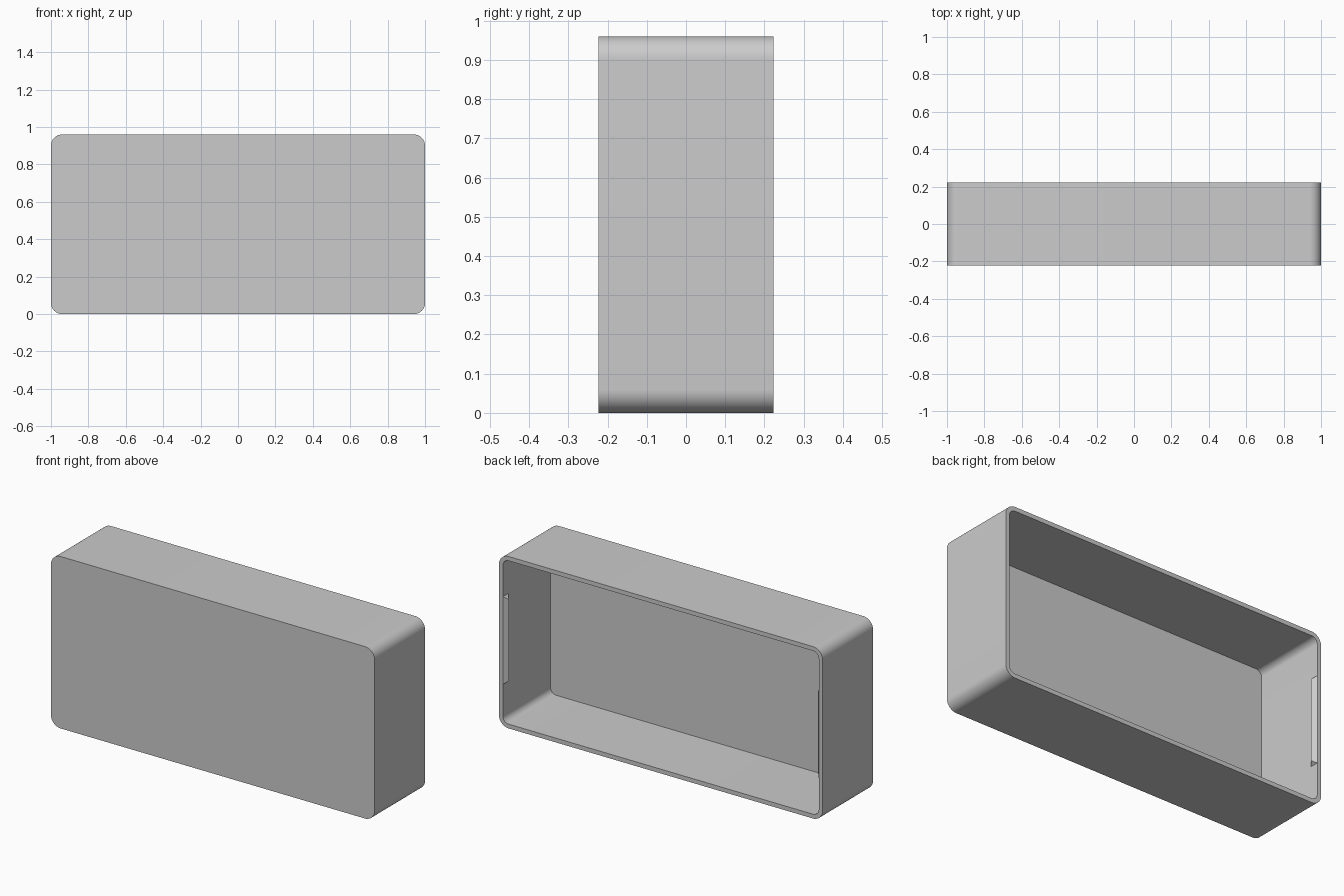
import bpy
import bmesh
import math

WIDTH, DEPTH, HEIGHT = 2.0, 0.445, 0.96
WALL, RADIUS = 0.024, 0.06
BACK = DEPTH / 2

cube = bpy.data.objects.get("Cube")
if cube:
    bpy.data.objects.remove(cube, do_unlink=True)

grey = bpy.data.materials.new("grey plastic")
grey.use_nodes = True
colour = (0.6, 0.6, 0.6, 1)
grey.diffuse_color = colour
grey.node_tree.nodes["Principled BSDF"].inputs["Base Color"].default_value = colour


def add_object(name, bm):
    bmesh.ops.recalc_face_normals(bm, faces=bm.faces)
    mesh = bpy.data.meshes.new(name)
    bm.to_mesh(mesh)
    bm.free()
    mesh.materials.append(grey)
    obj = bpy.data.objects.new(name, mesh)
    bpy.context.collection.objects.link(obj)
    return obj


def rounded_loop(bm, y, inset, steps=12):
    """Ring of vertices round a rounded rectangle, inset from the outside."""
    ring = []
    for corner, (sx, sz) in enumerate([(1, 1), (-1, 1), (-1, -1), (1, -1)]):
        cx = sx * (WIDTH / 2 - RADIUS)
        cz = HEIGHT / 2 + sz * (HEIGHT / 2 - RADIUS)
        for i in range(steps + 1):
            a = math.radians(90) * (corner + i / steps)
            r = RADIUS - inset
            ring.append(bm.verts.new((cx + r * math.cos(a), y, cz + r * math.sin(a))))
    return ring


# Shell: closed at the front, open at the back
bm = bmesh.new()
rings = [rounded_loop(bm, -BACK, 0), rounded_loop(bm, BACK, 0),
         rounded_loop(bm, BACK, WALL), rounded_loop(bm, -BACK + WALL, WALL)]
for a, b in zip(rings, rings[1:]):
    for i in range(len(a)):
        j = (i + 1) % len(a)
        bm.faces.new((a[i], a[j], b[j], b[i]))
bm.faces.new(rings[0])
bm.faces.new(rings[-1])
shell = add_object("shell", bm)
bpy.context.view_layer.objects.active = shell
shell.select_set(True)
bpy.ops.object.shade_smooth_by_angle(angle=math.radians(30))

# Snap ridges: tapered triangular bars inside both end walls, at the rim
for name, side in (("left_snap_ridge", 1), ("right_snap_ridge", -1)):
    bm = bmesh.new()
    wall_x = WIDTH / 2 - WALL
    for end in (1, -1):
        for x, y, half in ((wall_x, BACK, 0.245),
                           (wall_x, BACK - 0.048, 0.245),
                           (wall_x - 0.021, BACK - 0.024, 0.228)):
            bm.verts.new((side * x, y, HEIGHT / 2 + end * half))
    bmesh.ops.convex_hull(bm, input=bm.verts)
    add_object(name, bm)
